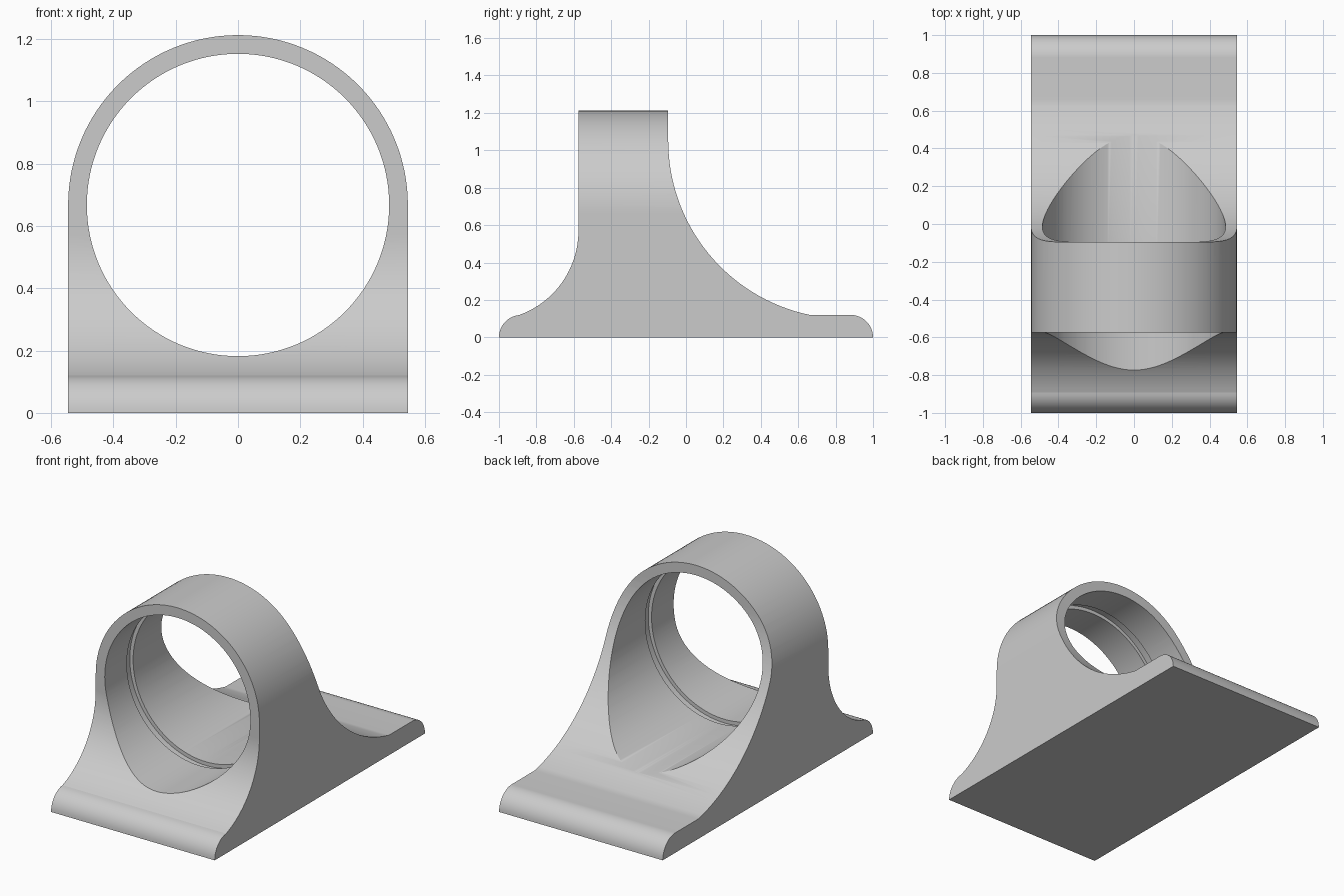
import bpy, bmesh
from math import sin, cos, pi, asin, sqrt, radians

if "Cube" in bpy.data.objects:
    bpy.data.objects.remove(bpy.data.objects["Cube"], do_unlink=True)

HALF_W = 0.545            # half width of the bracket
AXIS_Z = 0.667            # height of the bore axis
BORE_R = 0.485
RING_FRONT, RING_BACK = -0.575, -0.095
FOOT_H = 0.12

grey = bpy.data.materials.new("plain grey")
grey.use_nodes = True
grey.diffuse_color = (0.6, 0.6, 0.6, 1)
grey.node_tree.nodes["Principled BSDF"].inputs["Base Color"].default_value = (0.6, 0.6, 0.6, 1)


def arc(cu, cv, r, a0, a1, n):
    """Points on a circle arc, angles in radians."""
    return [(cu + r * cos(a0 + (a1 - a0) * i / n), cv + r * sin(a0 + (a1 - a0) * i / n))
            for i in range(n + 1)]


def prism(name, outline, place, offset):
    """Extrude a closed outline; place maps (u, v) to the start position."""
    bm = bmesh.new()
    face = bm.faces.new([bm.verts.new(place(u, v)) for u, v in outline])
    new = bmesh.ops.extrude_face_region(bm, geom=[face])["geom"]
    bmesh.ops.translate(bm, vec=offset, verts=[g for g in new if isinstance(g, bmesh.types.BMVert)])
    bmesh.ops.recalc_face_normals(bm, faces=bm.faces)
    mesh = bpy.data.meshes.new(name)
    bm.to_mesh(mesh)
    bm.free()
    mesh.materials.append(grey)
    obj = bpy.data.objects.new(name, mesh)
    bpy.context.collection.objects.link(obj)
    return obj


def front_prism(name, outline, y0, y1):
    return prism(name, outline, lambda x, z: (x, y0, z), (0, y1 - y0, 0))


def combine(target, tool, operation):
    mod = target.modifiers.new(operation, 'BOOLEAN')
    mod.operation, mod.solver, mod.object = operation, 'EXACT', tool
    bpy.context.view_layer.objects.active = target
    bpy.ops.object.modifier_apply(modifier=mod.name)
    bpy.data.objects.remove(tool, do_unlink=True)


# Side profile: rounded toes, concave sweeps up to the ring, flat rear foot
top = AXIS_Z + HALF_W + 0.1
front_r, front_z = 0.479, 0.57
back_r, back_z = 0.95, 1.05
front_end = -asin((front_z - FOOT_H + 0.001) / front_r)
back_end = pi + asin((back_z - FOOT_H) / back_r)
toe_end = pi / 2 + 0.1
profile = arc(-1 + FOOT_H, 0, FOOT_H, pi, toe_end, 10)
profile += arc(RING_FRONT - front_r, front_z, front_r, front_end, 0, 24)
profile += [(RING_FRONT, top), (RING_BACK, top)]
profile += arc(RING_BACK + back_r, back_z, back_r, pi, back_end, 32)
profile += arc(1 - FOOT_H, 0, FOOT_H, pi / 2, 0, 12)
bracket = prism("clamp_bracket", profile, lambda y, z: (-HALF_W, y, z), (2 * HALF_W, 0, 0))

# Arched outline trims the sides and rounds the top
arch = [(-HALF_W, -0.2), (HALF_W, -0.2)] + arc(0, AXIS_Z, HALF_W, 0, pi, 64)
combine(bracket, front_prism("arch_trim", arch, -1.2, 1.2), 'INTERSECT')

# Through bore, then the retaining groove halfway along the ring
def circle(r):
    return arc(0, AXIS_Z, r, 0, 2 * pi, 128)[:-1]

combine(bracket, front_prism("bore_cutter", circle(BORE_R), -1.3, 1.3), 'DIFFERENCE')
mid = (RING_FRONT + RING_BACK) / 2
combine(bracket, front_prism("groove_cutter", circle(BORE_R + 0.022), mid - 0.03, mid + 0.03), 'DIFFERENCE')

# Smooth curved surfaces, crisp edges, flat planes kept flat
bpy.ops.object.select_all(action='DESELECT')
bracket.select_set(True)
bpy.context.view_layer.objects.active = bracket
bpy.ops.object.shade_smooth_by_angle(angle=radians(30))
weighted = bracket.modifiers.new("weighted normals", 'WEIGHTED_NORMAL')
weighted.keep_sharp = True
